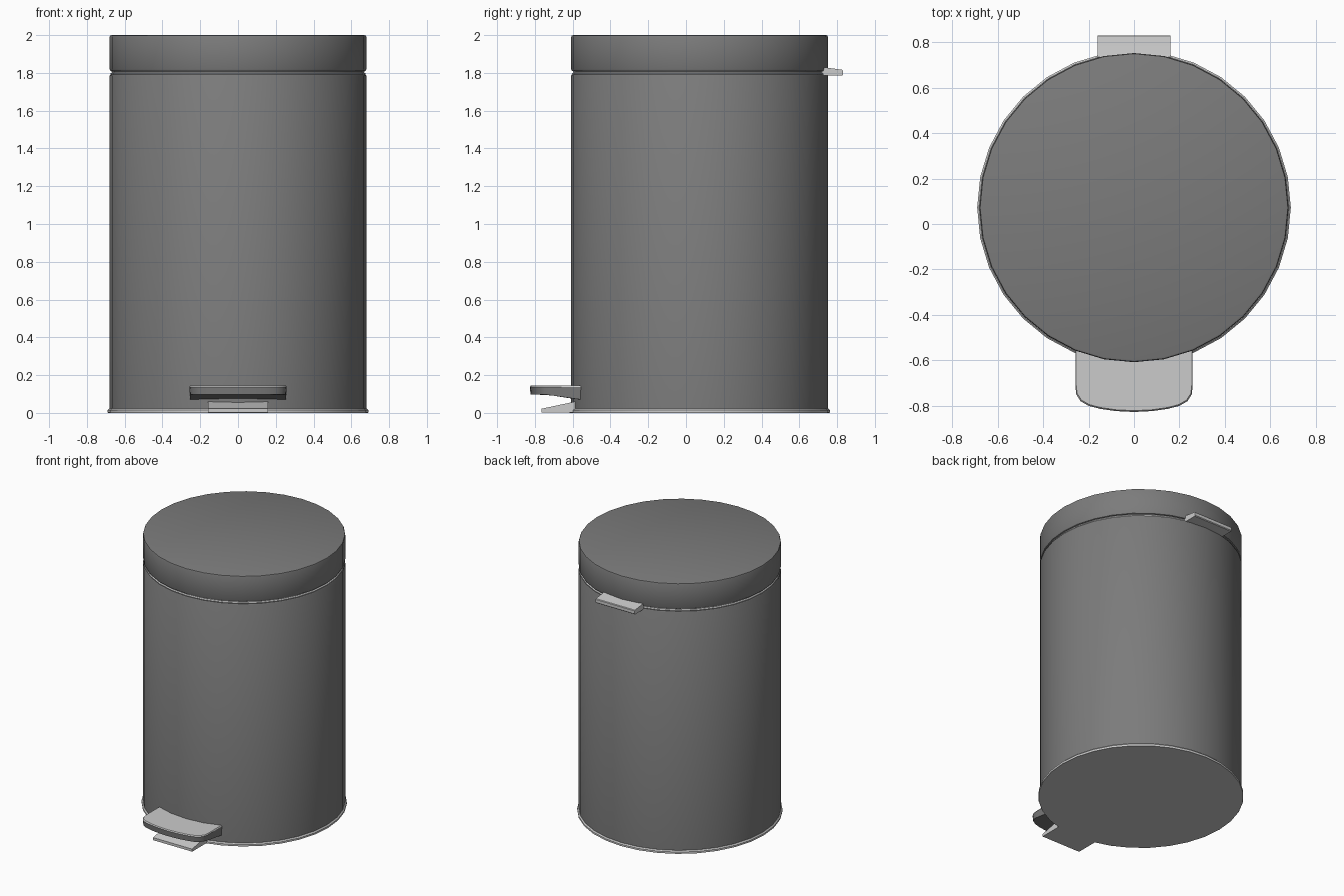
import bpy, bmesh, math

if "Cube" in bpy.data.objects:
    bpy.data.objects.remove(bpy.data.objects["Cube"])

SIDES = 32
CY = 0.072          # the can sits slightly behind the origin

dark = bpy.data.materials.new("dark_grey")
dark.diffuse_color = (0.2, 0.2, 0.2, 1)
dark.use_nodes = True
dark.node_tree.nodes["Principled BSDF"].inputs["Base Color"].default_value = dark.diffuse_color


def finish(name, bm, mat=None, bevel=0):
    bmesh.ops.recalc_face_normals(bm, faces=bm.faces[:])
    me = bpy.data.meshes.new(name)
    bm.to_mesh(me)
    bm.free()
    ob = bpy.data.objects.new(name, me)
    bpy.context.collection.objects.link(ob)
    if mat:
        me.materials.append(mat)
    if bevel:
        m = ob.modifiers.new("bevel", 'BEVEL')
        m.width, m.segments, m.limit_method = bevel, 2, 'ANGLE'
        m.angle_limit = math.radians(50)
    bpy.ops.object.select_all(action='DESELECT')
    ob.select_set(True)
    bpy.context.view_layer.objects.active = ob
    bpy.ops.object.shade_smooth_by_angle(angle=math.radians(30))
    return ob


def lathe(name, profile, mat=None):
    """Closed solid of revolution from (radius, z) points, bottom to top."""
    bm = bmesh.new()
    rings = []
    for r, z in profile:
        rings.append([bm.verts.new((r * math.cos(a), CY + r * math.sin(a), z))
                      for a in (2 * math.pi * i / SIDES for i in range(SIDES))])
    for lo, hi in zip(rings, rings[1:]):
        for i in range(SIDES):
            j = (i + 1) % SIDES
            bm.faces.new((lo[i], lo[j], hi[j], hi[i]))
    bm.faces.new(rings[0])
    bm.faces.new(rings[-1])
    return finish(name, bm, mat)


def loft(name, a, b, mat=None, bevel=0):
    """Solid between two matching outlines."""
    bm = bmesh.new()
    va, vb = [[bm.verts.new(p) for p in o] for o in (a, b)]
    bm.faces.new(va)
    bm.faces.new(vb)
    n = len(va)
    for i in range(n):
        j = (i + 1) % n
        bm.faces.new((va[i], va[j], vb[j], vb[i]))
    return finish(name, bm, mat, bevel)


def side_extrude(name, profile, half_width, bevel=0):
    return loft(name, [(-half_width, y, z) for y, z in profile],
                [(half_width, y, z) for y, z in profile], bevel=bevel)


# Can: base ring, body, pale rim and lid
lathe("base_ring", [(0.688, 0), (0.69, 0.003), (0.69, 0.014), (0.682, 0.022)])
lathe("body", [(0.68, 0.02), (0.68, 1.785), (0.676, 1.792)], dark)
lathe("rim", [(0.67, 1.785), (0.675, 1.797), (0.668, 1.803), (0.668, 1.82)])
lathe("lid", [(0.668, 1.807), (0.676, 1.811), (0.68, 1.82), (0.68, 1.99),
              (0.677, 1.997), (0.669, 2.0)], dark)

# Pedal outline: curved front edge, rounded corners, back following the can
half = [(0.08, -0.823), (0.15, -0.813), (0.20, -0.80), (0.235, -0.78),
        (0.254, -0.75), (0.258, -0.715), (0.258, -0.555)]
back = [(0.13, -0.59), (0, -0.60), (-0.13, -0.59)]
outline = [(0, -0.827)] + half + back + [(-x, y) for x, y in reversed(half)]


def pedal_bottom(y):
    return 0.098 - 0.028 * max(0, min(1, (y + 0.75) / 0.18))


loft("pedal", [(x * 0.985, y * 0.995, pedal_bottom(y)) for x, y in outline],
     [(x, y, 0.138) for x, y in outline], dark)
loft("pedal_tread", [(x, y, 0.138) for x, y in outline],
     [(x * 0.985, y * 0.993, 0.145) for x, y in outline])

# Wedge foot under the pedal and hinge tab at the back
side_extrude("pedal_foot", [(-0.765, 0.003), (-0.765, 0.022), (-0.61, 0.055),
                            (-0.59, 0.06), (-0.55, 0.06), (-0.55, 0.003)], 0.16)
side_extrude("hinge_tab", [(0.69, 1.787), (0.69, 1.805), (0.735, 1.83), (0.757, 1.826),
                           (0.826, 1.817), (0.83, 1.812), (0.83, 1.79), (0.825, 1.785),
                           (0.74, 1.785)], 0.16)
